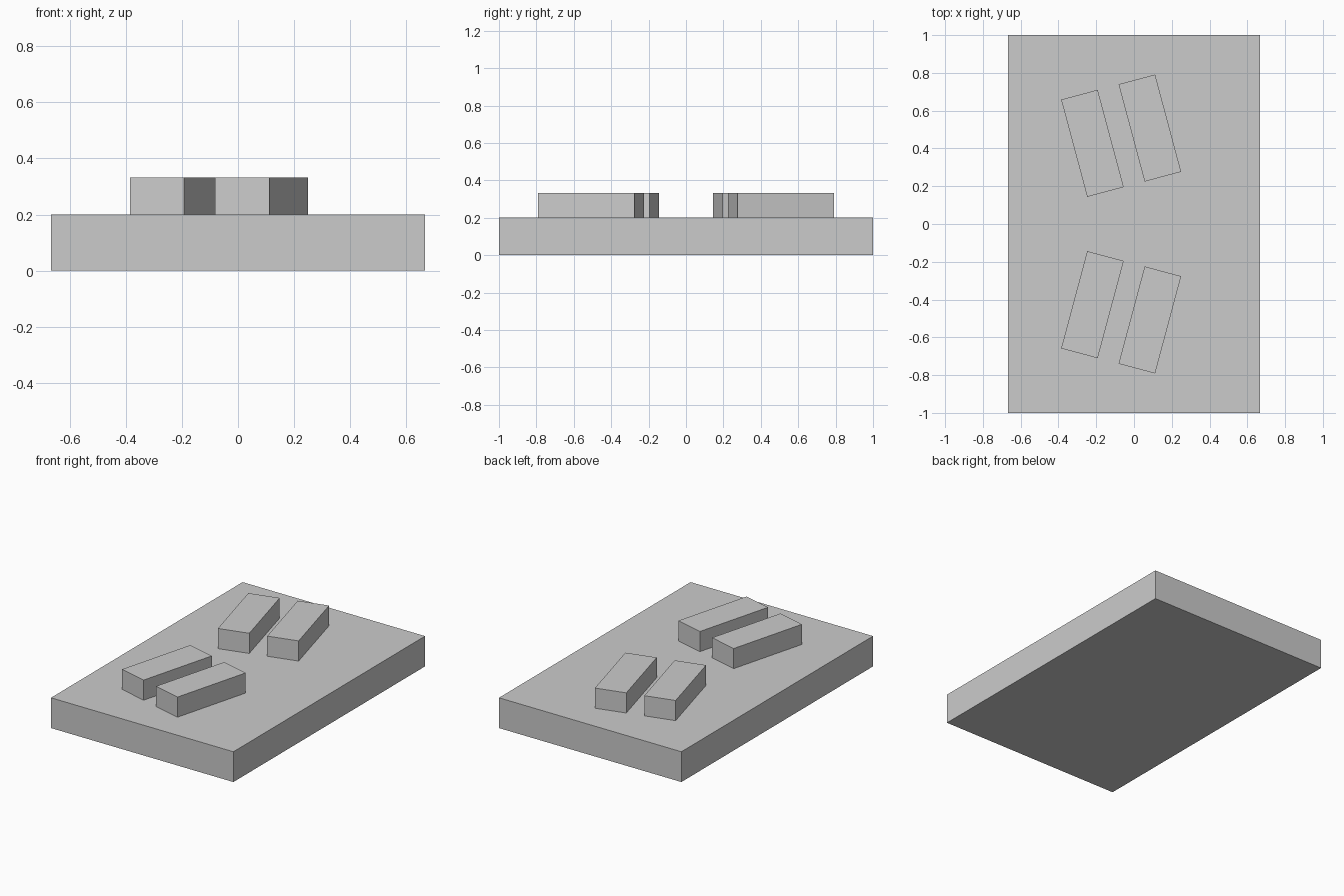
import bpy
from math import radians

default = bpy.data.objects.get("Cube")
if default:
    bpy.data.objects.remove(default, do_unlink=True)

# One plain grey for the whole model
GREY = (0.6, 0.6, 0.6, 1.0)
grey = bpy.data.materials.new("plain grey")
grey.use_nodes = True
grey.diffuse_color = GREY
grey.node_tree.nodes["Principled BSDF"].inputs["Base Color"].default_value = GREY


def block(name, size, centre, turn=0.0):
    """Sharp-edged box, turned about the vertical axis."""
    bpy.ops.mesh.primitive_cube_add(size=1, location=centre, rotation=(0, 0, radians(turn)))
    obj = bpy.context.object
    obj.name = name
    obj.scale = size
    bpy.ops.object.transform_apply(location=False, rotation=False, scale=True)
    obj.data.materials.append(grey)
    return obj


SLAB_HEIGHT = 0.2
BAR_SIZE = (0.2, 0.533, 0.133)

# Base slab
block("base_slab", (1.333, 2.0, SLAB_HEIGHT), (0, 0, SLAB_HEIGHT / 2))

# Two slanted pairs of bars, mirrored front to back
bar_z = SLAB_HEIGHT + BAR_SIZE[2] / 2
for end, side in (("back", 1), ("front", -1)):
    for place, x, y in (("right", -0.22, 0.427), ("left", 0.084, 0.508)):
        block(f"{end}_{place}_bar", BAR_SIZE, (x, side * y, bar_z), side * 15)
